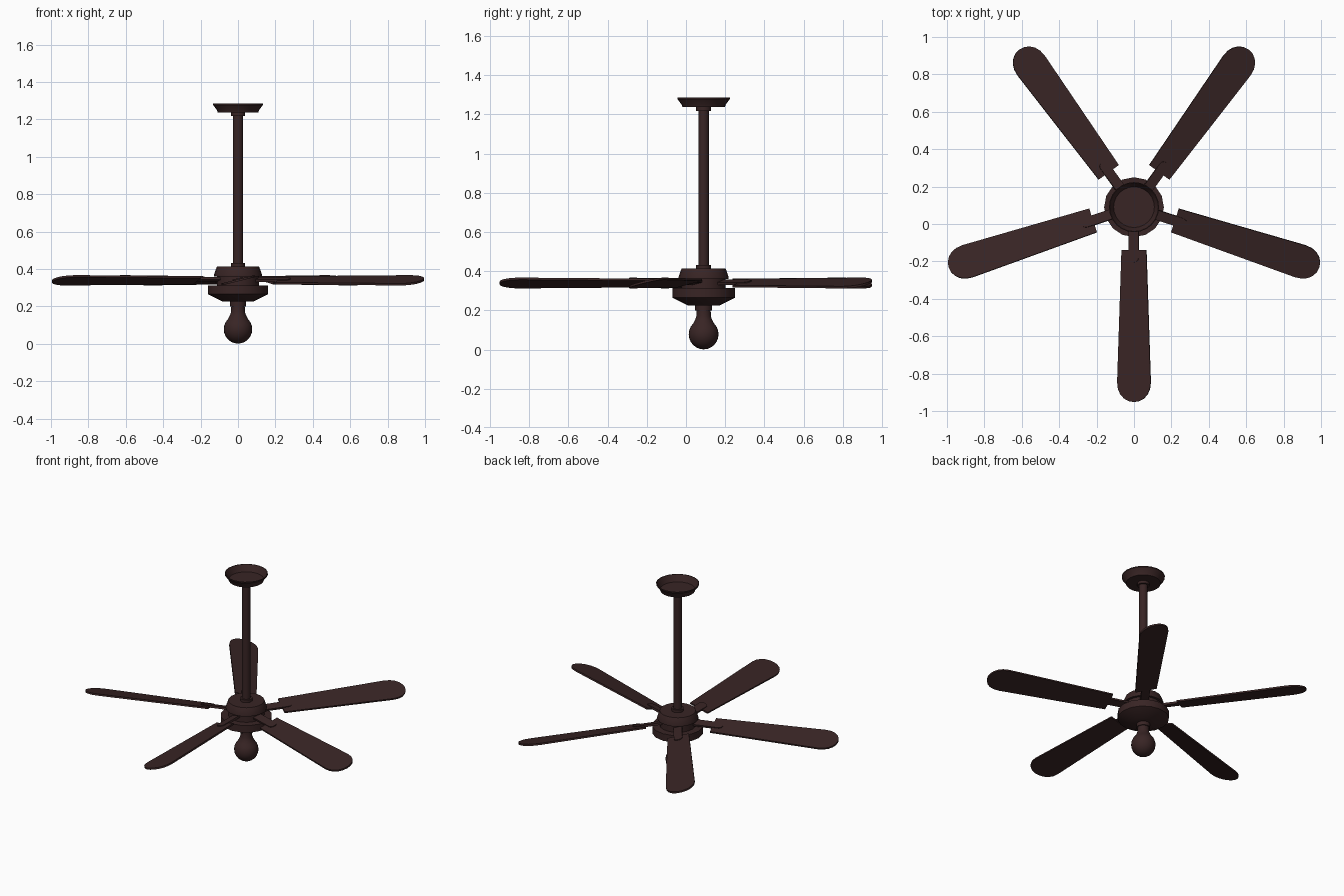
import bpy, bmesh, math
from mathutils import Matrix

if "Cube" in bpy.data.objects:
    bpy.data.objects.remove(bpy.data.objects["Cube"])

CY = 0.09          # the fan axis sits a little behind the origin
BLADE_Z = 0.34
PITCH = math.radians(14)

brown = bpy.data.materials.new("dark_brown")
brown.diffuse_color = (0.040, 0.018, 0.018, 1)
brown.use_nodes = True
brown.node_tree.nodes["Principled BSDF"].inputs["Base Color"].default_value = brown.diffuse_color


def finish(name, bm, smooth=True, recalc=True):
    if recalc:
        bmesh.ops.recalc_face_normals(bm, faces=bm.faces)
    me = bpy.data.meshes.new(name)
    bm.to_mesh(me)
    bm.free()
    me.materials.append(brown)
    ob = bpy.data.objects.new(name, me)
    bpy.context.collection.objects.link(ob)
    if smooth:
        bpy.ops.object.select_all(action='DESELECT')
        ob.select_set(True)
        bpy.context.view_layer.objects.active = ob
        bpy.ops.object.shade_smooth_by_angle(angle=math.radians(32))
    return ob


def lathe(name, profile, sides):
    """Revolve (radius, z) points around the fan axis."""
    bm = bmesh.new()
    vs = [bm.verts.new((r, 0, z)) for r, z in profile]
    es = [bm.edges.new(p) for p in zip(vs, vs[1:])]
    bmesh.ops.spin(bm, geom=vs + es, cent=(0, 0, 0), axis=(0, 0, 1),
                   angle=math.tau, steps=sides, use_duplicate=False)
    bmesh.ops.remove_doubles(bm, verts=bm.verts, dist=1e-5)
    bmesh.ops.translate(bm, verts=bm.verts, vec=(0, CY, 0))
    return finish(name, bm)


def plate(name, outline, z0, z1, angle):
    """Extrude a flat outline (x points outward), pitch it, turn it to its angle."""
    bm = bmesh.new()
    f = bm.faces.new([bm.verts.new((x, y, z0)) for x, y in outline])
    up = bmesh.ops.extrude_face_region(bm, geom=[f])["geom"]
    bmesh.ops.translate(bm, vec=(0, 0, z1 - z0),
                        verts=[v for v in up if isinstance(v, bmesh.types.BMVert)])
    bm.transform(Matrix.Translation((0, CY, BLADE_Z)) @ Matrix.Rotation(angle, 4, 'Z')
                 @ Matrix.Rotation(PITCH, 4, 'X'))
    return finish(name, bm)


def round_end(x, rx, ry, n):
    """Half ellipse closing the outer end of an outline."""
    return [(x + rx * math.cos(a) ** 0.9, ry * math.sin(a)) if abs(math.cos(a)) > 1e-6
            else (x, ry * math.sin(a))
            for a in (-math.pi / 2 + math.pi * i / n for i in range(n + 1))]


# ceiling canopy: an open cup with a thin wall
lathe("ceiling_canopy", [(0, 1.236), (0.108, 1.236), (0.113, 1.25), (0.134, 1.278),
                         (0.134, 1.285), (0.130, 1.285), (0.109, 1.242), (0, 1.242)], 24)
# rod and its collars
lathe("down_rod", [(0, 0.40), (0.027, 0.40), (0.027, 1.237), (0, 1.237)], 16)
lathe("upper_collar", [(0, 1.218), (0.038, 1.218), (0.038, 1.237), (0, 1.237)], 16)
lathe("lower_collar", [(0, 0.40), (0.038, 0.40), (0.038, 0.431), (0, 0.431)], 16)

# motor housing: cap, waist holding the blades, wide lower bowl
lathe("motor_cap", [(0, 0.36), (0.128, 0.36), (0.128, 0.369), (0.117, 0.402),
                    (0.112, 0.413), (0, 0.413)], 20)
lathe("motor_waist", [(0, 0.30), (0.112, 0.30), (0.112, 0.362), (0, 0.362)], 20)
lathe("motor_bowl", [(0, 0.225), (0.08, 0.225), (0.16, 0.265), (0.16, 0.313),
                     (0.11, 0.313), (0, 0.313)], 16)

# light socket and bulb
lathe("light_socket", [(0, 0.199), (0.043, 0.199), (0.043, 0.228), (0, 0.228)], 16)
ball = [(0.076 * math.sin(a), 0.078 - 0.077 * math.cos(a))
        for a in (math.radians(d) for d in range(0, 136, 15))]
ball[0] = (0, 0.001)
lathe("light_bulb", ball + [(0.043, 0.152), (0.037, 0.17), (0.036, 0.2), (0, 0.2)], 24)

# five pitched blades with their brackets
blade = [(0.23, -0.068)] + round_end(0.935, 0.107, 0.092, 10) + [(0.23, 0.068)]
arm = [(0.09, -0.027)] + round_end(0.27, 0.025, 0.027, 8) + [(0.09, 0.027)]
for i in range(5):
    a = math.radians(-90 + 72 * i)
    plate(f"blade_{i + 1}", blade, -0.006, 0.005, a)
    plate(f"blade_bracket_{i + 1}", arm, -0.004, 0.010, a)
